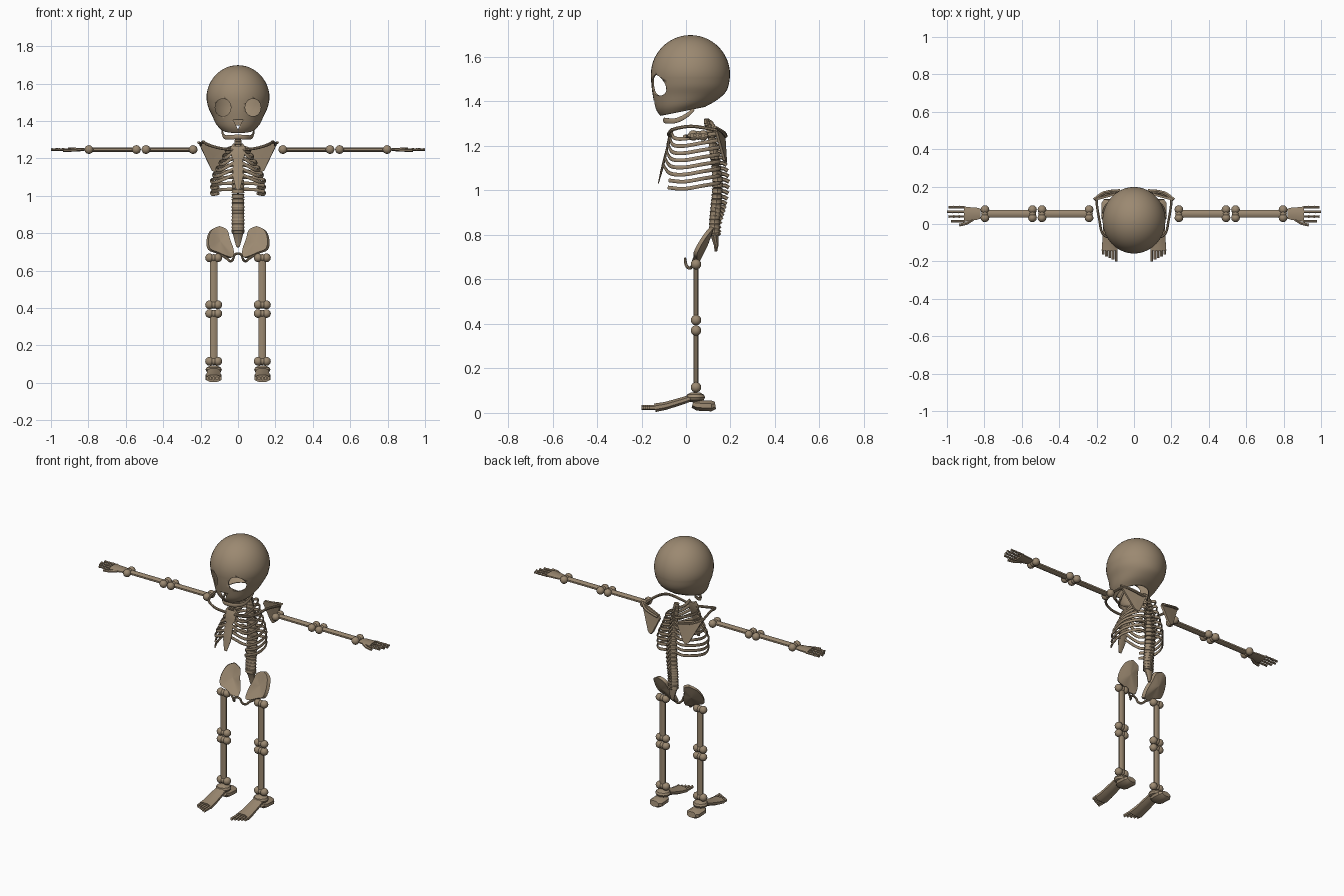
import bpy, bmesh, math
from mathutils import Vector, Matrix

if "Cube" in bpy.data.objects:
    bpy.data.objects.remove(bpy.data.objects["Cube"])

bone = bpy.data.materials.new("aged_bone")
bone.use_nodes = True
COLOUR = (0.33, 0.25, 0.165, 1)
bone.diffuse_color = COLOUR
bone.node_tree.nodes["Principled BSDF"].inputs["Base Color"].default_value = COLOUR


# ---- helpers ----
def add_object(name, bm, angle=35):
    bmesh.ops.recalc_face_normals(bm, faces=bm.faces)
    me = bpy.data.meshes.new(name)
    bm.to_mesh(me)
    me.materials.append(bone)
    me.shade_smooth()
    me.set_sharp_from_angle(angle=math.radians(angle))
    ob = bpy.data.objects.new(name, me)
    bpy.context.collection.objects.link(ob)
    return ob


def add_pair(name, bm, angle=35):
    add_object("left_" + name, bm, angle)
    bmesh.ops.scale(bm, vec=(-1, 1, 1), verts=bm.verts)
    add_object("right_" + name, bm, angle)
    bm.free()


def spline(pts, k=5):
    """Catmull-Rom points through tuples of any length."""
    out, n = [], len(pts)
    for i in range(n - 1):
        a, b, c, d = pts[max(i - 1, 0)], pts[i], pts[i + 1], pts[min(i + 2, n - 1)]
        for j in range(k):
            t = j / k
            out.append(tuple(q + t * (r - p) / 2 + t * t * (2 * p - 5 * q + 4 * r - s) / 2
                             + t ** 3 * (3 * (q - r) + s - p) / 2
                             for p, q, r, s in zip(a, b, c, d)))
    return out + [tuple(pts[-1])]


def loft(bm, rings, caps=True):
    vs = [[bm.verts.new(p) for p in r] for r in rings]
    n = len(vs[0])
    for a, b in zip(vs, vs[1:]):
        for i in range(n):
            bm.faces.new((a[i], a[(i + 1) % n], b[(i + 1) % n], b[i]))
    if caps:
        bm.faces.new(vs[0])
        bm.faces.new(vs[-1])


def sweep(bm, pts, width, height, n=8, size=lambda t: 1):
    """Elliptical tube; width is sideways, height is along z (or y on upright paths)."""
    pts = [Vector(p) for p in pts]
    rings = []
    for i, p in enumerate(pts):
        d = (pts[min(i + 1, len(pts) - 1)] - pts[max(i - 1, 0)]).normalized()
        up = Vector((0, 1, 0)) if abs(d.z) > 0.85 else Vector((0, 0, 1))
        side = d.cross(up).normalized()
        up = side.cross(d)
        s = size(i / (len(pts) - 1))
        angles = [(j + 0.5) * math.tau / n for j in range(n)]
        rings.append([p + side * width * s * math.cos(a) + up * height * s * math.sin(a)
                      for a in angles])
    loft(bm, rings)


def ball(bm, pos, size, seg=12):
    m = Matrix.Translation(pos) @ Matrix.Diagonal((*size, 1))
    bmesh.ops.create_uvsphere(bm, u_segments=seg, v_segments=seg * 2 // 3, radius=1, matrix=m)


def plate(bm, outline, centre, thick):
    """Domed thin plate fanned from a centre, with thickness."""
    rim, c = [Vector(p) for p in outline], Vector(centre)
    normal = (rim[0] - c).cross(rim[len(rim) // 3] - c).normalized() * thick / 2
    mid = [c.lerp(p, 0.6) - (c.lerp(p, 0.6) - c) * 0.06 for p in rim]
    loft(bm, [[c + (p - c) * 0.02 + normal for p in rim], [p + normal for p in mid],
              [p + normal for p in rim], [p - normal for p in rim],
              [p - normal for p in mid], [c + (p - c) * 0.02 - normal for p in rim]])


# ---- skull: thin shell, open underneath, with eye and nose openings ----
rows = []
for i in range(14):
    a = math.radians(89 - i * 6.4)
    r = 0.178 * math.cos(a)
    rows.append((1.52 + 0.178 * math.sin(a), 0.02 - r, 0.02 + r, r * 0.95, 0))
rows += spline([(1.515, -0.158, 0.198, 0.168, 0), (1.47, -0.155, 0.191, 0.158, 0),
                (1.43, -0.149, 0.173, 0.139, 0.03), (1.385, -0.137, 0.132, 0.118, 0.12),
                (1.355, -0.115, 0.085, 0.09, 0.2)], 4)
bm = bmesh.new()
rings = []
for z, front, back, w, tilt in rows:
    ring = []
    for j in range(40):
        a = j * math.tau / 40
        dy = (back - front) / 2 * math.cos(a)
        ring.append((w * math.sin(a), (front + back) / 2 + dy, z + tilt * dy))
    rings.append(ring)
loft(bm, rings, caps=False)
bm.faces.new(bm.verts[:40]) if bm.verts.ensure_lookup_table() is None else None
skull = add_object("skull", bm)
bm.free()
solid = skull.modifiers.new("shell", "SOLIDIFY")
solid.thickness = 0.006
solid.offset = -1

cutters = []
for x, z, seg, r in ((-0.08, 1.472, 24, 0.042), (0.08, 1.472, 24, 0.042), (0, 1.388, 3, 0.03)):
    bm = bmesh.new()
    turn = Matrix.Rotation(math.pi / 2, 4, "X")
    spin = Matrix.Rotation(math.pi if seg == 3 else 0, 4, "Z")
    bmesh.ops.create_cone(bm, cap_ends=True, segments=seg, radius1=r, radius2=r, depth=0.18,
                          matrix=Matrix.Translation((x, -0.15, z))
                          @ Matrix.Diagonal((1, 1, 1.12, 1)) @ turn @ spin)
    cutter = add_object("opening_cutter", bm)
    cutter.hide_render = True
    bm.free()
    cutters.append(cutter)
    cut = skull.modifiers.new("opening", "BOOLEAN")
    cut.operation, cut.solver, cut.object = "DIFFERENCE", "EXACT", cutter
graph = bpy.context.evaluated_depsgraph_get()
carved = bpy.data.meshes.new_from_object(skull.evaluated_get(graph))
skull.modifiers.clear()
skull.data = carved
for cutter in cutters:
    bpy.data.objects.remove(cutter)

# ---- jaw ----
bm = bmesh.new()
half = [(0.086, 0.035, 1.365), (0.083, 0, 1.335), (0.07, -0.045, 1.314), (0.04, -0.085, 1.313)]
path = half + [(0, -0.097, 1.315)] + [(-x, y, z) for x, y, z in reversed(half)]
sweep(bm, spline(path), 0.006, 0.013, 8, lambda t: 0.4 + 0.6 * math.sin(math.pi * t) ** 0.5)
add_object("jaw", bm)
bm.free()

# ---- spine: stacked vertebrae with rear processes, then the sacrum ----
bm = bmesh.new()
curve = spline([(0.093, 1.31), (0.112, 1.25), (0.128, 1.15), (0.142, 1.05),
                (0.137, 0.95), (0.13, 0.88), (0.127, 0.81)], 4)
for i, (y, z) in enumerate(curve):
    t = i / (len(curve) - 1)
    r = 0.017 + 0.018 * min(1, t * 2)
    h = 0.0125
    loft(bm, [[(r * k * math.cos(a), y + 0.72 * r * k * math.sin(a), z + dz * h)
               for a in [j * math.tau / 12 for j in range(12)]]
              for k, dz in ((0.72, -1), (1, -0.75), (0.9, 0), (1, 0.75), (0.72, 1))])
    reach = 0.025 + 0.027 * math.sin(math.pi * min(1, t * 1.1))
    sweep(bm, [(0, y + r * 0.5, z), (0, y + reach * 0.7, z - 0.003), (0, y + reach, z - 0.012)],
          0.006, 0.009, 6)
add_object("spine", bm)
bm.free()
bm = bmesh.new()
sweep(bm, [(0, 0.127, 0.81), (0, 0.13, 0.79), (0, 0.136, 0.755), (0, 0.134, 0.725)],
      0.036, 0.022, 10, lambda t: 1 - 0.75 * t)
add_object("sacrum", bm)
bm.free()

# ---- rib cage ----
bm = bmesh.new()
for i in range(8):
    f = i / 7
    z = 1.26 - 0.225 * f
    w = 0.062 + 0.078 * min(1, 1.5 * f)
    breast = -0.066 - 0.05 * f
    path = [(0.015, 0.135, z), (w * 0.6, 0.148, z - 0.002), (w, 0.075, z - 0.014),
            (w * 0.98, -0.01, z - 0.028), (w * 0.74, -0.055 - 0.025 * f, z - 0.022)]
    if i < 6:
        path.append((0.018, breast, z + 0.015))
    sweep(bm, spline(path), 0.005, 0.009, 8)
add_pair("ribs", bm)

bm = bmesh.new()
outline = [(1.265, 0.8), (1.25, 1.3), (1.21, 1.1), (1.19, 0.75), (1.14, 0.9), (1.09, 0.8), (1.03, 0.3)]
sweep(bm, [(0, -0.066 - (1.265 - z) * 0.25, z) for z, k in outline], 0.034, 0.007, 8,
      lambda t: outline[round(t * 6)][1])
add_object("breastbone", bm)
bm.free()

# ---- shoulders ----
bm = bmesh.new()
sweep(bm, spline([(0.2, 0.14, 1.27), (0.198, 0.1, 1.278), (0.185, 0.02, 1.288), (0.165, -0.055, 1.275),
                  (0.1, -0.078, 1.255), (0.025, -0.072, 1.245)]), 0.007, 0.008)
add_pair("collarbone", bm)
bm = bmesh.new()
plate(bm, [(0.21, 0.13, 1.285), (0.195, 0.14, 1.25), (0.14, 0.172, 1.135), (0.12, 0.178, 1.125),
           (0.105, 0.178, 1.14), (0.06, 0.172, 1.235), (0.07, 0.168, 1.255)],
      (0.13, 0.163, 1.205), 0.012)
sweep(bm, spline([(0.212, 0.13, 1.285), (0.16, 0.167, 1.262), (0.075, 0.178, 1.243)], 3), 0.01, 0.007, 6)
add_pair("shoulder_blade", bm, 30)


# ---- long bones: flattened shaft with double knuckles at each end ----
def long_bone(name, a, b, across):
    bm = bmesh.new()
    a, b, across = Vector(a), Vector(b), Vector(across)
    wide, thin = (0.021, 0.013)
    sweep(bm, [a, b], *((wide, thin)), n=8)
    for end in (a, b):
        for s in (-1, 1):
            ball(bm, end + across * 0.022 * s, (0.0235,) * 3)
        ball(bm, end, (0.02, 0.02, 0.02))
    add_pair(name, bm)


for name, x0, x1 in (("upper_arm", 0.24, 0.492), ("forearm", 0.543, 0.797)):
    long_bone(name, (x0, 0.055, 1.247), (x1, 0.055, 1.247), (0, 1, 0))
for name, z0, z1 in (("thigh", 0.668, 0.417), ("shin", 0.37, 0.115)):
    long_bone(name, (0.13, 0.045, z0), (0.13, 0.045, z1), (1, 0, 0))

# ---- hands ----
bm = bmesh.new()
sweep(bm, [(0.822, 0.055, 1.247), (0.84, 0.055, 1.247), (0.895, 0.053, 1.247), (0.91, 0.053, 1.247)],
      0.047, 0.013, 8, lambda t: 0.62 + 0.38 * t)
for i, tip in enumerate((0.978, 0.992, 1.0, 0.992)):
    y = 0.015 + 0.025 * i
    for j in range(3):
        x = 0.905 + (tip - 0.905) * j / 3
        step = (tip - 0.905) / 3
        sweep(bm, [(x, y, 1.247), (x + step * 0.2, y, 1.247), (x + step * 0.8, y, 1.247),
                   (x + step, y, 1.247)], 0.009, 0.008, 6, lambda t: 1 if t in (0, 1) else 0.8)
sweep(bm, [(0.86, 0.025, 1.245), (0.895, 0.003, 1.243), (0.935, -0.006, 1.243)], 0.009, 0.008, 6)
add_pair("hand", bm)

# ---- feet ----
bm = bmesh.new()
ball(bm, (0.13, 0.042, 0.07), (0.046, 0.044, 0.024), 10)
sweep(bm, [(0.13, 0.03, 0.04), (0.13, 0.05, 0.034), (0.13, 0.115, 0.031), (0.13, 0.132, 0.034)],
      0.046, 0.026, 8, lambda t: 0.7 if t in (0, 1) else 1)
sweep(bm, [(0.13, 0.025, 0.068), (0.13, -0.01, 0.056), (0.13, -0.09, 0.032), (0.13, -0.14, 0.023)],
      0.046, 0.021, 8, lambda t: 0.75 + 0.25 * t)
for i in range(5):
    x = 0.095 + 0.0175 * i
    tip = -0.2 + 0.009 * i
    for j in range(2):
        y0 = -0.135 + (tip + 0.135) * j / 2
        y1 = -0.135 + (tip + 0.135) * (j + 1) / 2
        sweep(bm, [(x, y0, 0.024), (x, y1, 0.024)], 0.0085, 0.011, 6)
add_pair("foot", bm)

# ---- pelvis: tilted rounded wings and thin pubic hooks ----
bm = bmesh.new()
shape = spline([(0.105, 0.835), (0.145, 0.815), (0.163, 0.765), (0.155, 0.715), (0.11, 0.695),
                (0.065, 0.675), (0.03, 0.672), (0.03, 0.715), (0.048, 0.765), (0.063, 0.815),
                (0.105, 0.835)], 3)[:-1]
plate(bm, [(x, 0.03 + (z - 0.675) * 0.55 - 0.9 * (x - 0.1) * abs(x - 0.1) * 4, z) for x, z in shape],
      (0.1, 0.09, 0.755), 0.02)
add_pair("hip_wing", bm)
bm = bmesh.new()
sweep(bm, spline([(0.1, 0.045, 0.69), (0.06, 0.03, 0.665), (0.042, 0.018, 0.65), (0.027, 0.003, 0.66),
                  (0.018, -0.004, 0.685), (0, -0.004, 0.692)]), 0.006, 0.007)
add_pair("pubic_hook", bm)
